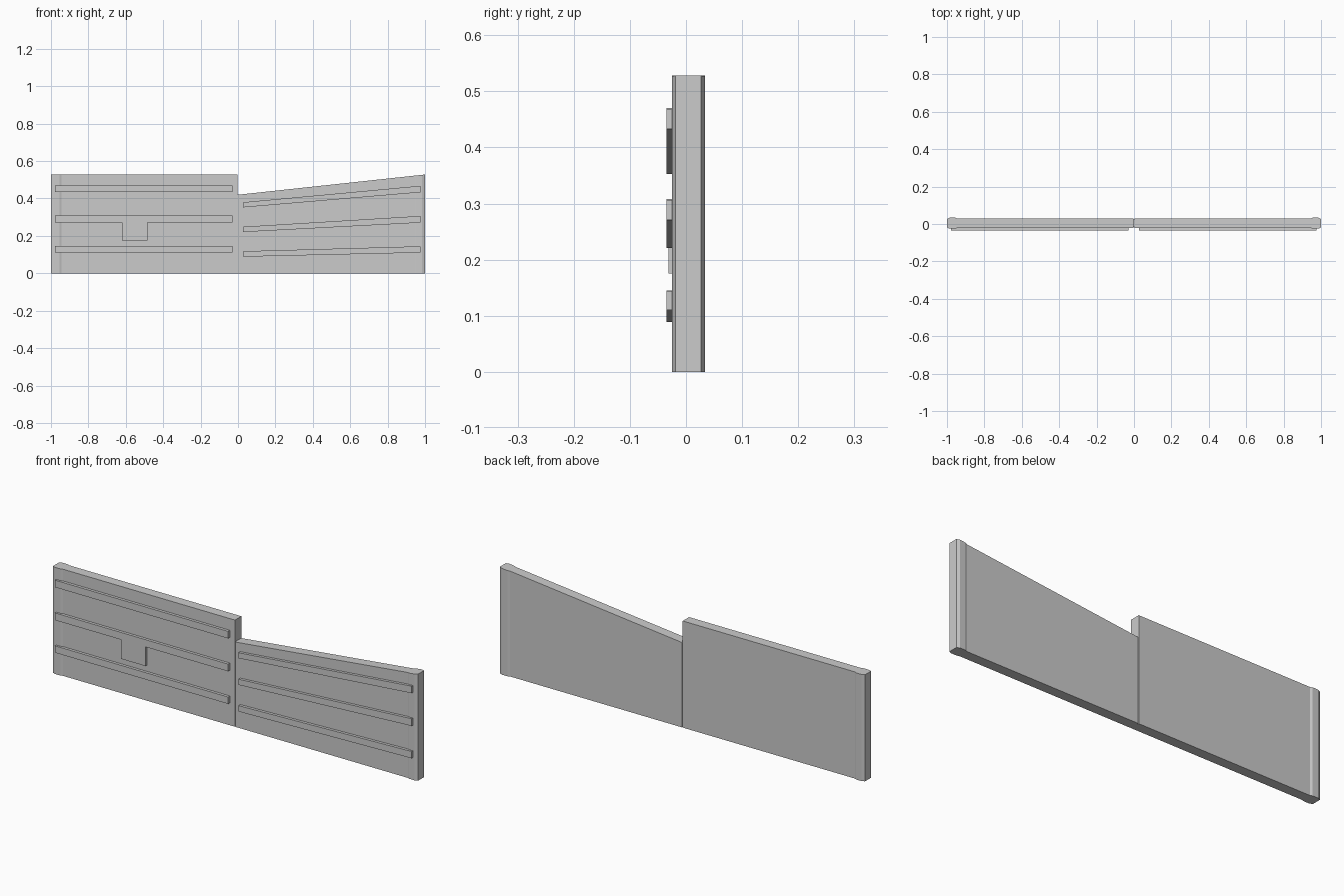
import bpy
import bmesh

cube = bpy.data.objects.get("Cube")
if cube:
    bpy.data.objects.remove(cube, do_unlink=True)

grey = bpy.data.materials.new("plain grey")
grey.use_nodes = True
COLOUR = (0.6, 0.6, 0.6, 1)
grey.diffuse_color = COLOUR
grey.node_tree.nodes["Principled BSDF"].inputs["Base Color"].default_value = COLOUR


def prism(name, plan, low, high):
    """Raise a plan outline of (x, y) points between two height functions of x."""
    mesh = bpy.data.meshes.new(name)
    bm = bmesh.new()
    bottom = [bm.verts.new((x, y, low(x))) for x, y in plan]
    top = [bm.verts.new((x, y, high(x))) for x, y in plan]
    bm.faces.new(bottom)
    bm.faces.new(top)
    for i in range(len(plan)):
        j = (i + 1) % len(plan)
        bm.faces.new((bottom[i], bottom[j], top[j], top[i]))
    bmesh.ops.recalc_face_normals(bm, faces=bm.faces)
    bm.to_mesh(mesh)
    bm.free()
    mesh.materials.append(grey)
    obj = bpy.data.objects.new(name, mesh)
    bpy.context.collection.objects.link(obj)


def line(z_inner, z_outer):
    """Height running from the middle joint to the outer end."""
    return lambda x: z_inner + (z_outer - z_inner) * abs(x)


def block(name, x0, x1, y0, y1, low, high):
    prism(name, [(x0, y0), (x1, y0), (x1, y1), (x0, y1)], low, high)


# Half plan: thin panel that swells into a chamfered post at the outer end
FRONT, BACK = -0.021, 0.029
half_plan = [(0.002, FRONT), (0.945, FRONT), (0.955, -0.025), (0.985, -0.025),
             (1, -0.019), (1, 0.027), (0.985, 0.034), (0.955, 0.034),
             (0.945, BACK), (0.002, BACK)]
floor = line(0, 0)
prism("straight_panel", [(-x, y) for x, y in half_plan], floor, line(0.528, 0.528))
prism("sloped_panel", half_plan, floor, line(0.42, 0.528))

# Thin core closing the joint between the panels
block("joint_core", -0.004, 0.004, -0.017, 0.025, floor, line(0.42, 0.42))

# Three rails on each panel: straight on one, fanned on the other
rails = [("lower", 0.111, 0.145, 0.088, 0.117),
         ("middle", 0.272, 0.308, 0.219, 0.247),
         ("upper", 0.435, 0.470, 0.350, 0.377)]
for name, low, high, inner_low, inner_high in rails:
    block("straight_rail_" + name, -0.978, -0.03, -0.035, FRONT,
          line(low, low), line(high, high))
    block("sloped_rail_" + name, 0.027, 0.976, -0.035, FRONT,
          line(inner_low, low), line(inner_high, high))

# Small plate hanging under the middle rail
block("hanging_plate", -0.62, -0.485, -0.031, FRONT, line(0.175, 0.175), line(0.275, 0.275))
